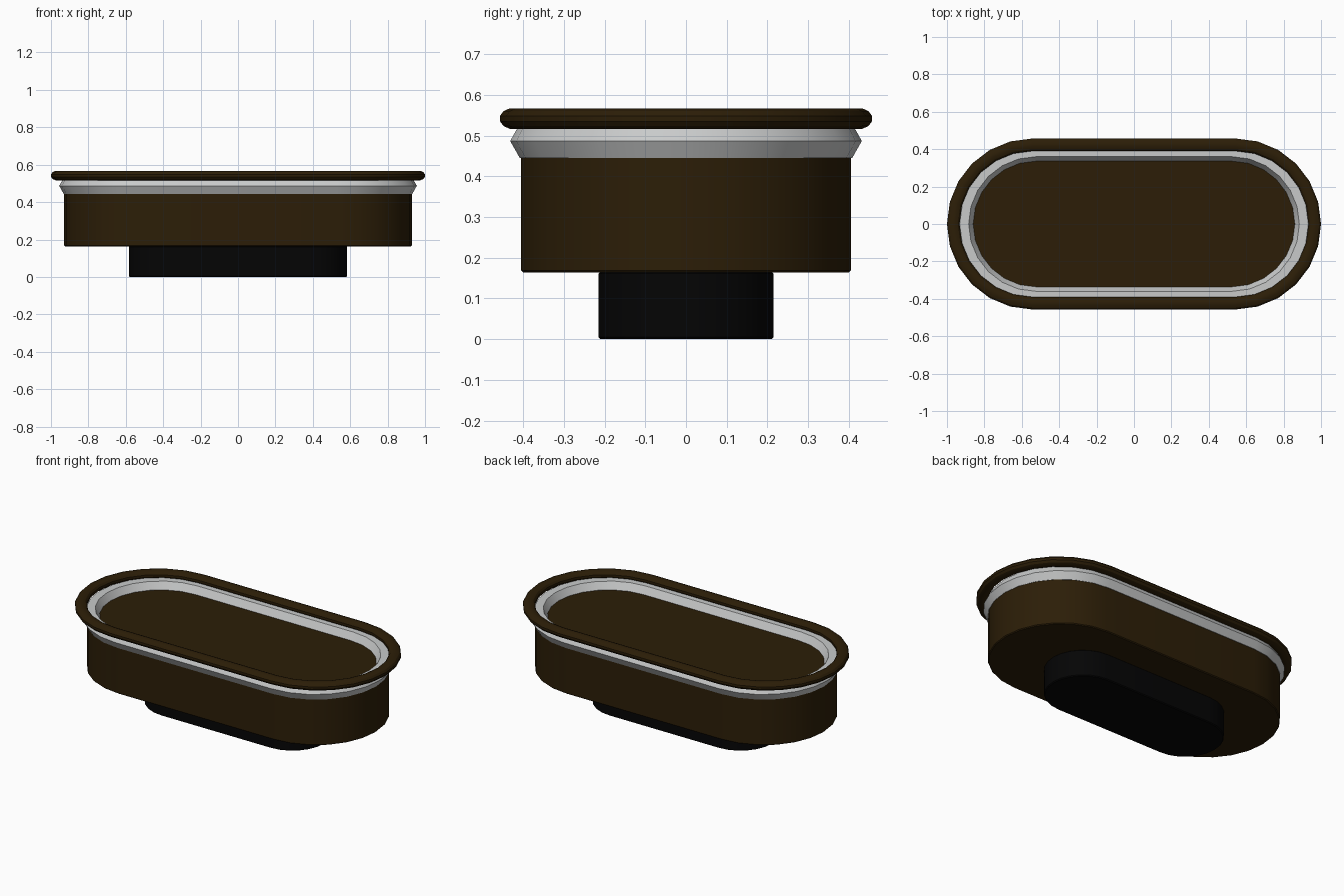
import bpy
import bmesh
from math import sin, cos, pi, radians

if "Cube" in bpy.data.objects:
    bpy.data.objects.remove(bpy.data.objects["Cube"])


def material(name, colour):
    mat = bpy.data.materials.new(name)
    mat.use_nodes = True
    mat.diffuse_color = (*colour, 1)
    bsdf = mat.node_tree.nodes["Principled BSDF"]
    bsdf.inputs["Base Color"].default_value = (*colour, 1)
    return mat


brown = material("dark brown", (0.025, 0.0128, 0.0022))
black = material("near black", (0.0014, 0.0014, 0.0015))
silver = material("silver grey", (0.58, 0.59, 0.59))


def stadium(half_straight, radius, z, steps=12):
    """Oval outline: two straight sides joined by half circles."""
    points = []
    for side, start in ((1, -pi / 2), (-1, pi / 2)):
        for i in range(steps + 1):
            a = start + pi * i / steps
            points.append((side * half_straight + radius * cos(a), radius * sin(a), z))
    # The second half circle already runs on the -x side
    return [(abs(x) if i <= steps else -abs(x), y, z) for i, (x, y, z) in enumerate(points)]


def sweep(name, half_straight, section, mat, ring):
    """Carry a (radius, z) section round the oval; a ring closes on itself, a solid is capped."""
    bm = bmesh.new()
    loops = [[bm.verts.new(p) for p in stadium(half_straight, r, z)] for r, z in section]
    pairs = list(zip(loops, loops[1:]))
    if ring:
        pairs.append((loops[-1], loops[0]))
    else:
        bm.faces.new(loops[0])
        bm.faces.new(loops[-1])
    for low, high in pairs:
        n = len(low)
        for i in range(n):
            j = (i + 1) % n
            bm.faces.new((low[i], low[j], high[j], high[i]))
    bmesh.ops.recalc_face_normals(bm, faces=bm.faces)
    mesh = bpy.data.meshes.new(name)
    bm.to_mesh(mesh)
    bm.free()
    mesh.materials.append(mat)
    obj = bpy.data.objects.new(name, mesh)
    bpy.context.collection.objects.link(obj)
    bpy.ops.object.select_all(action="DESELECT")
    obj.select_set(True)
    bpy.context.view_layer.objects.active = obj
    bpy.ops.object.shade_smooth_by_angle(angle=radians(29))


def solid_section(radius, bottom, top, bevel=0.005):
    return [(radius - bevel, bottom), (radius, bottom + bevel),
            (radius, top - bevel), (radius - bevel, top)]


def tube_section(radius, z, width, height, sides, turn=0):
    angles = [2 * pi * i / sides + turn for i in range(sides)]
    return [(radius + width * cos(a), z + height * sin(a)) for a in angles]


# Foot, and main body whose top is the floor inside the band
sweep("foot", 0.368, solid_section(0.215, 0, 0.166), black, False)
sweep("body", 0.525, solid_section(0.405, 0.164, 0.486), brown, False)

# Six-sided metal band round the top of the body
sweep("metal_band", 0.524, tube_section(0.384, 0.487, 0.048, 0.049, 6), silver, True)

# Twelve-sided outer rim
sweep("rim", 0.543, tube_section(0.4235, 0.542, 0.0347, 0.0262, 12, pi / 12), brown, True)
